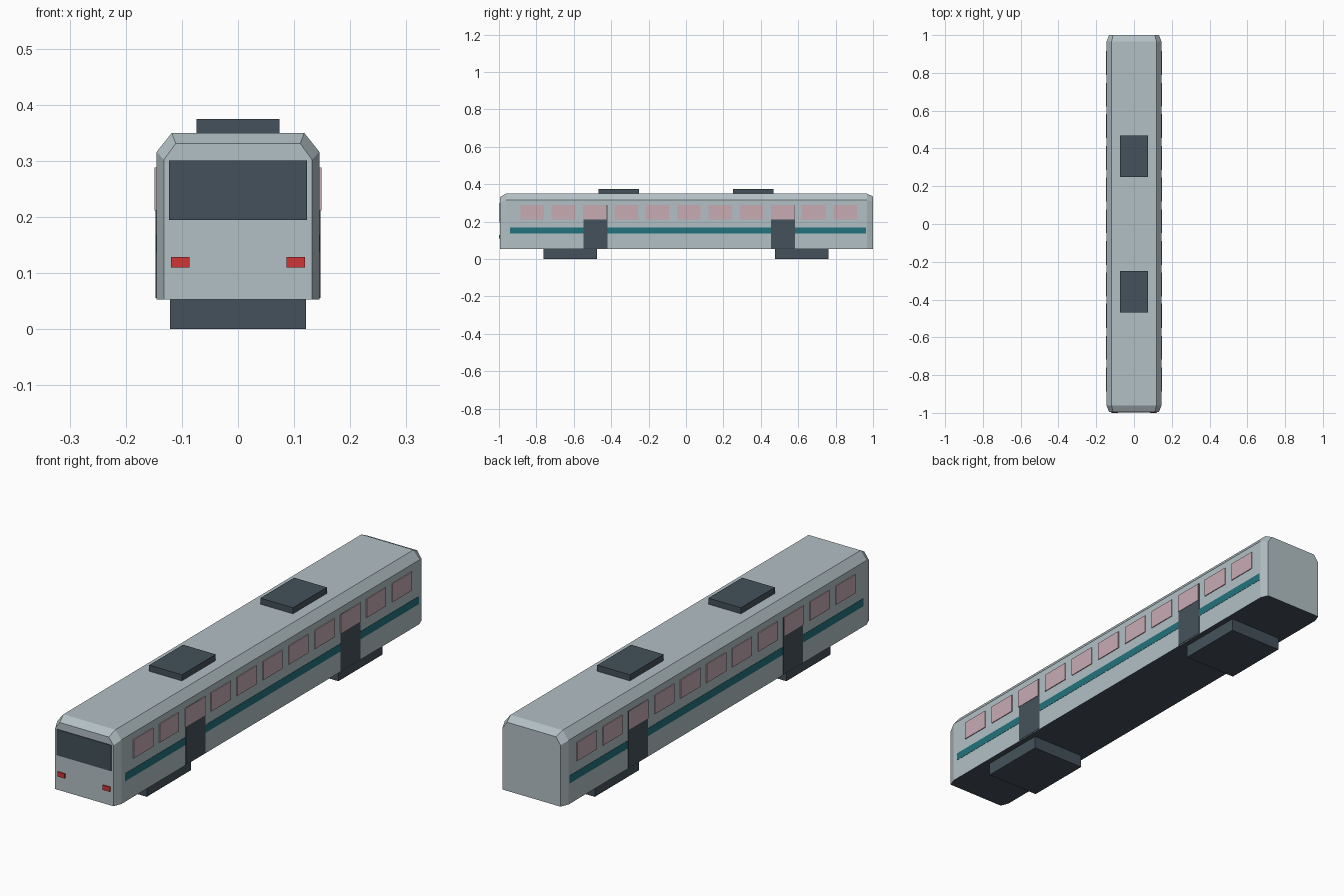
import bpy
import bmesh

default = bpy.data.objects.get("Cube")
if default:
    bpy.data.objects.remove(default, do_unlink=True)


def material(name, rgb):
    mat = bpy.data.materials.new(name)
    mat.use_nodes = True
    mat.diffuse_color = (*rgb, 1)
    mat.node_tree.nodes["Principled BSDF"].inputs["Base Color"].default_value = (*rgb, 1)
    return mat


silver = material("silver", (0.45, 0.53, 0.56))
charcoal = material("charcoal", (0.058, 0.083, 0.103))
pink = material("pink_glass", (0.58, 0.41, 0.455))
teal = material("teal", (0.017, 0.17, 0.205))
red = material("red", (0.63, 0.035, 0.035))


def finish(name, bm, *mats):
    bmesh.ops.recalc_face_normals(bm, faces=bm.faces)
    mesh = bpy.data.meshes.new(name)
    bm.to_mesh(mesh)
    bm.free()
    for mat in mats:
        mesh.materials.append(mat)
    obj = bpy.data.objects.new(name, mesh)
    bpy.context.collection.objects.link(obj)


def box(name, x, y, z, mat):
    """Box from (low, high) pairs along each axis."""
    bm = bmesh.new()
    bmesh.ops.create_cube(bm, size=1)
    for v in bm.verts:
        v.co = [lo + (c + 0.5) * (hi - lo) for c, (lo, hi) in zip(v.co, (x, y, z))]
    finish(name, bm, mat)


FLOOR, ROOF, SIDE = 0.053, 0.35, 0.145
FRONT, BACK = -0.995, 1.0


def section(bm, y, half, shoulder, top_half, top):
    outline = [(half, FLOOR), (half, shoulder), (top_half, top)]
    outline += [(-x, z) for x, z in reversed(outline)]
    return [bm.verts.new((x, y, z)) for x, z in outline]


# Body: chamfered section, drawn in at both ends, with a dark underside
bm = bmesh.new()
rings = [
    section(bm, FRONT, 0.132, 0.302, 0.111, 0.331),
    section(bm, FRONT + 0.033, SIDE, 0.316, 0.118, ROOF),
    section(bm, BACK - 0.033, SIDE, 0.316, 0.118, ROOF),
    section(bm, BACK, 0.132, 0.304, 0.111, 0.334),
]
for a, b in zip(rings, rings[1:]):
    for i in range(len(a)):
        j = (i + 1) % len(a)
        bm.faces.new((a[i], a[j], b[j], b[i]))
bm.faces.new(rings[0])
bm.faces.new(rings[-1])
for f in bm.faces:
    if all(v.co.z < FLOOR + 0.001 for v in f.verts):
        f.material_index = 1
finish("body", bm, silver, charcoal)

# Bogies and roof units
for end, sign in (("front", -1), ("back", 1)):
    box(end + "_bogie", (-0.121, 0.121), sorted((sign * 0.477, sign * 0.763)),
        (0, FLOOR), charcoal)
    box(end + "_roof_unit", (-0.074, 0.074), sorted((sign * 0.25, sign * 0.469)),
        (ROOF, 0.375), charcoal)

# Side plates: stripe, doors and window row
for side, sign in (("right", -1), ("left", 1)):
    def plate(name, y, z, thick, mat):
        x = sorted((sign * (SIDE - 0.002), sign * (SIDE + thick)))
        box(side + "_" + name, x, y, z, mat)

    plate("stripe", (-0.94, 0.962), (0.137, 0.169), 0.001, teal)
    for end, y in (("front", -0.484), ("back", 0.519)):
        plate(end + "_door", (y - 0.064, y + 0.064), (0.056, 0.288), 0.002, charcoal)
    for i in range(11):
        y = 0.0155 + (i - 5) * 0.1675
        plate(f"window_{i + 1}", (y - 0.064, y + 0.062), (0.212, 0.288), 0.0035, pink)

    # Front lamps
    box(side + "_lamp", sorted((sign * 0.086, sign * 0.119)), (-1.0, FRONT + 0.002),
        (0.11, 0.129), red)

# Windscreen
box("windscreen", (-0.123, 0.123), (FRONT - 0.003, FRONT + 0.002), (0.195, 0.301), charcoal)
